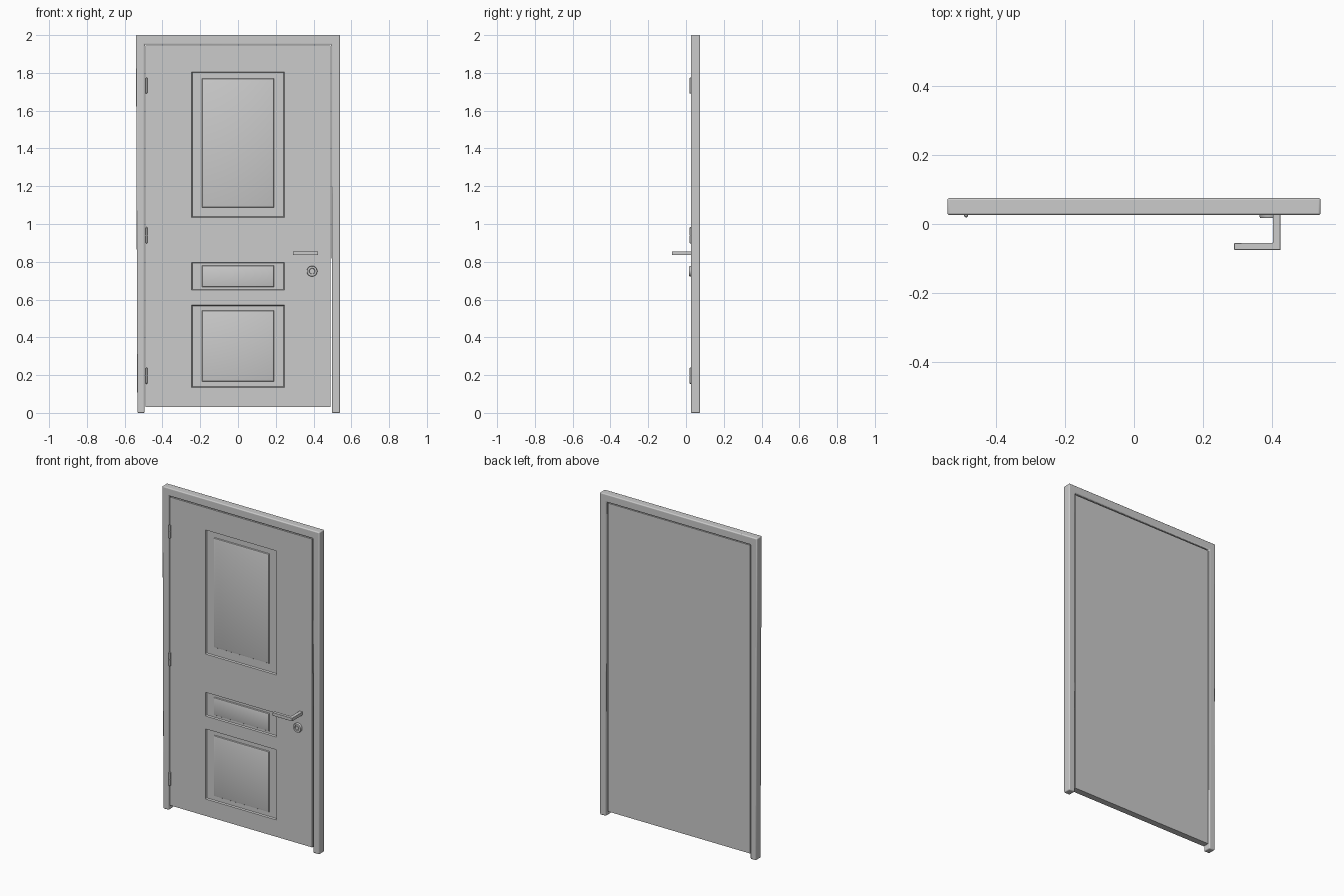
import bpy, bmesh, math

if "Cube" in bpy.data.objects:
    bpy.data.objects.remove(bpy.data.objects["Cube"])


def finish(bm, name, bevel=0.0, segments=2):
    bmesh.ops.recalc_face_normals(bm, faces=bm.faces)
    me = bpy.data.meshes.new(name)
    bm.to_mesh(me)
    bm.free()
    ob = bpy.data.objects.new(name, me)
    bpy.context.collection.objects.link(ob)
    if bevel:
        m = ob.modifiers.new("bevel", 'BEVEL')
        m.width, m.segments, m.limit_method = bevel, segments, 'ANGLE'
    bpy.ops.object.select_all(action='DESELECT')
    bpy.context.view_layer.objects.active = ob
    ob.select_set(True)
    bpy.ops.object.shade_smooth_by_angle(angle=math.radians(35))
    return ob


def extrude_profile(name, pts, vec, bevel, segments=2):
    bm = bmesh.new()
    f = bm.faces.new([bm.verts.new(p) for p in pts])
    r = bmesh.ops.extrude_face_region(bm, geom=[f])
    bmesh.ops.translate(bm, vec=vec, verts=[v for v in r['geom'] if isinstance(v, bmesh.types.BMVert)])
    return finish(bm, name, bevel, segments)


def lathe(name, profile, loc, axis, steps=32):
    # profile = (radius, distance along axis)
    bm = bmesh.new()
    rings = []
    for r, d in profile:
        ring = []
        for i in range(steps):
            a = 2 * math.pi * i / steps
            c, s = r * math.cos(a), r * math.sin(a)
            p = (c, -d, s) if axis == 'Y' else (c, s, d)
            ring.append(bm.verts.new([p[k] + loc[k] for k in range(3)]))
        rings.append(ring)
    for a, b in zip(rings, rings[1:]):
        for i in range(steps):
            j = (i + 1) % steps
            bm.faces.new((a[i], a[j], b[j], b[i]))
    bm.faces.new(rings[0])
    bm.faces.new(rings[-1])
    return finish(bm, name)


# Frame: one inverted U with softened edges
F0, F1 = 0.026, 0.075
u = [(-.533, 0), (-.54, 2), (.54, 2), (.54, 0), (.498, 0), (.494, 1.95), (-.494, 1.95), (-.494, 0)]
extrude_profile("door_frame", [(x, F0, z) for x, z in u], (0, F1 - F0, 0), .006, 3)

# Door leaf: gridded front face, panel cells stepped in and raised again
D0, D1 = 0.030, 0.069
xs = [-.489, -.245, .245, .489]
zs = [.03, .135, .57, .65, .797, 1.035, 1.805, 1.944]
fields = {1: (.165, .543), 3: (.667, .78), 5: (1.088, 1.77)}
bm = bmesh.new()
grid = [[bm.verts.new((x, D0, z)) for z in zs] for x in xs]
cells = {}
for i in range(3):
    for j in range(len(zs) - 1):
        cells[i, j] = bm.faces.new((grid[i][j], grid[i + 1][j], grid[i + 1][j + 1], grid[i][j + 1]))
# sides and back
edge = ([c[0] for c in grid] + grid[-1][1:] + [c[-1] for c in grid[-2::-1]] + grid[0][-2:0:-1])
back = [bm.verts.new((v.co.x, D1, v.co.z)) for v in edge]
for k in range(len(edge)):
    n = (k + 1) % len(edge)
    bm.faces.new((edge[k], edge[n], back[n], back[k]))
bm.faces.new(back)
# raised panels
for j, (fz0, fz1) in fields.items():
    face = cells[1, j]
    z0, z1 = zs[j], zs[j + 1]
    steps = [(.241, z0 + .004, z1 - .004, D0 + .009),
             (.19, fz0, fz1, D0 + .009),
             (.187, fz0 + .003, fz1 - .003, D0 + .004),
             (.176, fz0 + .014, fz1 - .014, D0)]
    for hx, a, b, y in steps:
        cx, cz = 0, face.calc_center_median().z
        old = list(face.verts)
        new = [bm.verts.new((hx if v.co.x > cx else -hx, y, b if v.co.z > cz else a)) for v in old]
        bm.faces.remove(face)
        for k in range(4):
            n = (k + 1) % 4
            bm.faces.new((old[k], old[n], new[n], new[k]))
        face = bm.faces.new(new)
finish(bm, "door_leaf")

# Lever handle: L-shaped bar
lever = [(.402, D0), (.402, -.055), (.29, -.055), (.29, -.075), (.424, -.075), (.424, D0)]
extrude_profile("lever_handle", [(x, y, .835) for x, y in lever], (0, 0, .02), .0015)

# Lock escutcheon with recessed cylinder
lathe("lock_escutcheon", [(.028, 0), (.028, .010), (.026, .013), (.016, .013),
                          (.014, .008), (.010, .008), (.010, .011)], (.392, D0, .75), 'Y')

# Hinges: barrel with finial ends and a centre joint
for n, z in enumerate((.197, .94, 1.733)):
    lathe(f"hinge_{n + 1}", [(.003, -.043), (.006, -.040), (.006, -.001), (.005, -.001), (.005, .001),
                             (.006, .001), (.006, .040), (.003, .043)], (-.486, .025, z), 'Z', 16)
